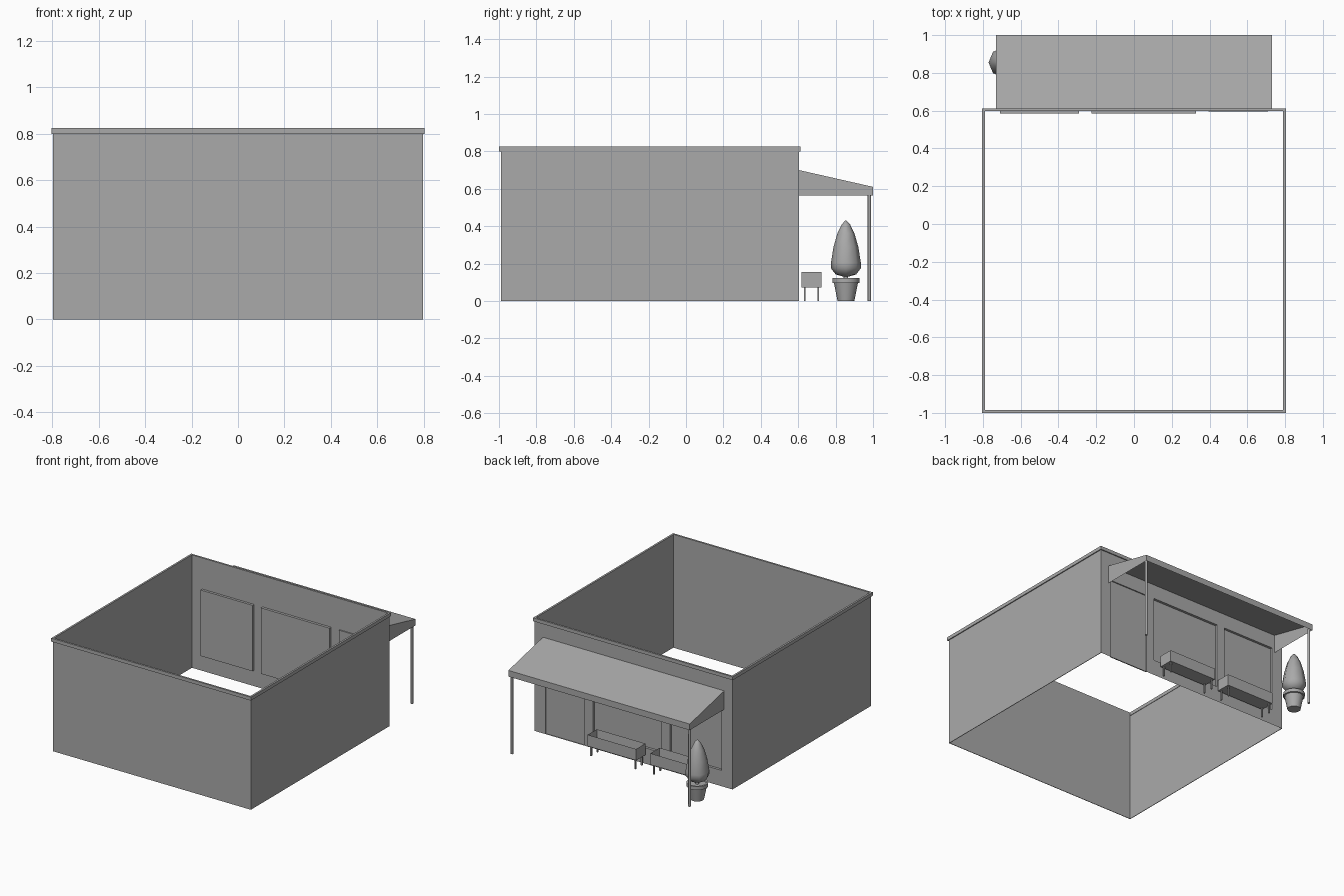
import bpy, bmesh, math
from mathutils import Vector

cube = bpy.data.objects.get("Cube")
if cube:
    bpy.data.objects.remove(cube, do_unlink=True)

grey = bpy.data.materials.new("plain_grey")
grey.use_nodes = True
grey.diffuse_color = (0.4, 0.4, 0.4, 1)
grey.node_tree.nodes["Principled BSDF"].inputs["Base Color"].default_value = grey.diffuse_color


def finish(name, bm, smooth=False):
    mesh = bpy.data.meshes.new(name)
    bm.to_mesh(mesh)
    bm.free()
    mesh.materials.append(grey)
    obj = bpy.data.objects.new(name, mesh)
    bpy.context.collection.objects.link(obj)
    if smooth:
        bpy.ops.object.select_all(action='DESELECT')
        obj.select_set(True)
        bpy.context.view_layer.objects.active = obj
        bpy.ops.object.shade_smooth_by_angle(angle=math.radians(50))
    return obj


def add_box(bm, x, y, z):
    vs = bmesh.ops.create_cube(bm, size=1)["verts"]
    for v in vs:
        v.co = [r[0] if c < 0 else r[1] for r, c in zip((x, y, z), v.co)]


def box(name, x, y, z):
    bm = bmesh.new()
    add_box(bm, x, y, z)
    return finish(name, bm)


def lathe(name, profile, centre, sides, smooth=True):
    bm = bmesh.new()
    rings = [[bm.verts.new((centre[0] + r * math.cos(math.tau * i / sides),
                            centre[1] + r * math.sin(math.tau * i / sides), z))
              for i in range(sides)] for r, z in profile]
    for a, b in zip(rings, rings[1:]):
        for i in range(sides):
            j = (i + 1) % sides
            bm.faces.new((a[i], a[j], b[j], b[i]))
    bm.faces.new(rings[0][::-1])
    bm.faces.new(rings[-1])
    return finish(name, bm, smooth)


# Thin side and front walls
W, FRONT, BACK, H, T = 0.797, -0.99, 0.603, 0.8, 0.004
box("front_wall", (-W, W), (FRONT, FRONT + T), (0, H))
box("left_wall", (W - T, W), (FRONT + T, BACK), (0, H))
box("right_wall", (-W, -W + T), (FRONT + T, BACK), (0, H))

# Back wall sheet with two recessed windows and a recessed door
WIN_LOW, WIN_TOP = 0.115, 0.595
xs = (-W, -0.71, -0.292, -0.225, 0.328, 0.395, 0.71, W)
zs = (0, WIN_LOW, WIN_TOP, H)
bm = bmesh.new()
grid = [[bm.verts.new((x, BACK, z)) for z in zs] for x in xs]
cells = {}
for i in range(len(xs) - 1):
    for j in range(len(zs) - 1):
        cells[i, j] = bm.faces.new((grid[i][j], grid[i][j + 1],
                                    grid[i + 1][j + 1], grid[i + 1][j]))
for keys, depth in (([(1, 1)], 0.018), ([(3, 1)], 0.018), ([(5, 0), (5, 1)], 0.008)):
    panel = [cells[k] for k in keys]
    bmesh.ops.inset_region(bm, faces=panel, thickness=0.0005, use_boundary=True)
    for v in {v for f in panel for v in f.verts}:
        v.co.y -= depth
finish("back_wall", bm)

# Coping around the wall tops
X, Y0, Y1, RIM = 0.804, -1.0, 0.611, 0.014
bm = bmesh.new()
Z = (H, 0.825)
add_box(bm, (-X, X), (Y0, Y0 + RIM), Z)
add_box(bm, (-X, X), (Y1 - RIM, Y1), Z)
for s in (-1, 1):
    add_box(bm, sorted((s * X, s * (X - RIM))), (Y0 + RIM, Y1 - RIM), Z)
finish("coping", bm)

# Awning: hollow sheet with slope, valance and side cheeks
AX = 0.73
section = ((BACK, 0.565), (BACK, 0.70), (1.0, 0.61), (1.0, 0.565))
bm = bmesh.new()
lo, hi = [[bm.verts.new((x, y, z)) for y, z in section] for x in (-AX, AX)]
for i in (1, 2):
    bm.faces.new((lo[i], lo[i + 1], hi[i + 1], hi[i]))
bm.faces.new(lo)
bm.faces.new(hi[::-1])
bmesh.ops.recalc_face_normals(bm, faces=bm.faces)
finish("awning", bm)

# Awning posts
for side, s in (("left", 1), ("right", -1)):
    lathe(side + "_awning_post", ((0.009, 0), (0.009, 0.575)), (s * 0.715, 0.98), 8)

# Planter troughs on legs
PY0, PY1, LOW, TOP, P = 0.618, 0.724, 0.072, 0.155, 0.007
for side, x0, x1 in (("left", -0.105, 0.285), ("right", -0.61, -0.22)):
    bm = bmesh.new()
    add_box(bm, (x0, x1), (PY0, PY1), (LOW, TOP))
    top = [f for f in bm.faces if f.normal.z > 0.9 or f.calc_center_median().z > TOP - 0.001]
    bmesh.ops.inset_region(bm, faces=top, thickness=P)
    for v in top[0].verts:
        v.co.z = LOW + 0.02
    finish(side + "_planter", bm)
    bm = bmesh.new()
    for x in (x0 + 0.012, x1 - 0.022):
        for y in (PY0 + 0.012, PY1 - 0.022):
            add_box(bm, (x, x + 0.01), (y, y + 0.01), (0, LOW))
    finish(side + "_planter_legs", bm)

# Potted shrub
spot = (-0.69, 0.855)
lathe("pot", ((0.045, 0), (0.064, 0.095), (0.073, 0.097), (0.073, 0.122),
              (0.06, 0.122), (0.058, 0.11)), spot, 16)
lathe("shrub_stem", ((0.012, 0.1), (0.012, 0.15)), spot, 8)
lathe("shrub_foliage", ((0.02, 0.132), (0.055, 0.142), (0.08, 0.175), (0.08, 0.205),
                        (0.066, 0.29), (0.046, 0.36), (0.022, 0.41), (0.003, 0.43)), spot, 8)
